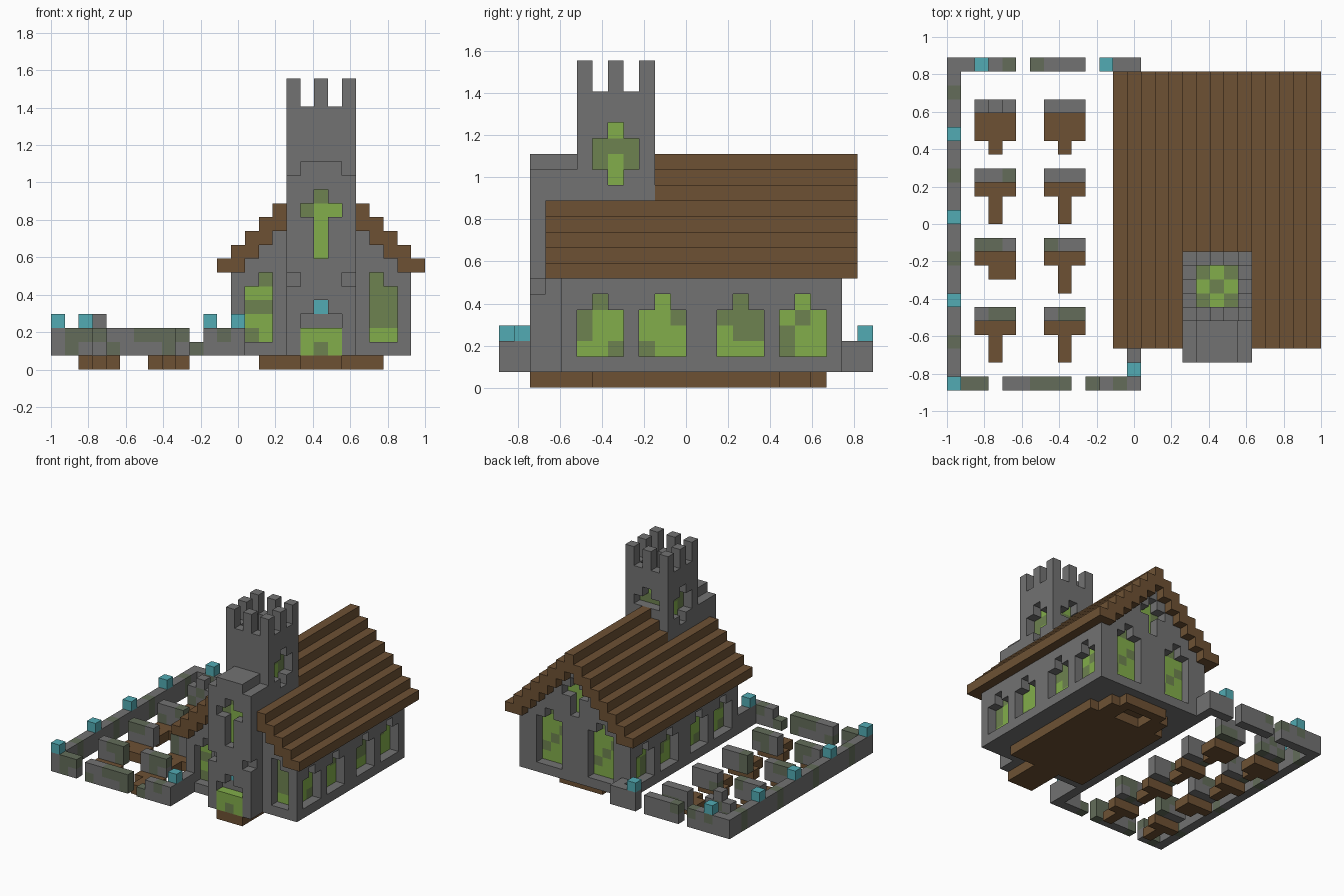
import bpy
import bmesh
import random
from mathutils import Vector

if "Cube" in bpy.data.objects:
    bpy.data.objects.remove(bpy.data.objects["Cube"])

random.seed(4)
U = 2 / 27                       # size of one block
W, D = 27, 24                    # blocks across and deep
COLOURS = {
    "stone_grey": (0.17, 0.17, 0.17),
    "timber_brown": (0.155, 0.083, 0.034),
    "bright_green": (0.225, 0.42, 0.07),
    "dull_green": (0.155, 0.225, 0.08),
    "moss_grey": (0.125, 0.152, 0.102),
    "lamp_teal": (0.085, 0.41, 0.455),
}
STONE, TIMBER, BRIGHT, DULL, MOSS, LAMP = range(6)
materials = []
for name, rgb in COLOURS.items():
    m = bpy.data.materials.new(name)
    m.use_nodes = True
    m.diffuse_color = (*rgb, 1)
    m.node_tree.nodes["Principled BSDF"].inputs["Base Color"].default_value = (*rgb, 1)
    materials.append(m)

blocks = {}                      # (i, j, k) -> (part, colour)


def fill(part, colour, xs, ys, zs):
    """Fill half-open block ranges; colour may be a function."""
    for i in range(*xs):
        for j in range(*ys):
            for k in range(*zs):
                c = colour() if callable(colour) else colour
                blocks[i, j, k] = (part, c)


def carve(xs, ys, zs):
    for i in range(*xs):
        for j in range(*ys):
            for k in range(*zs):
                blocks.pop((i, j, k), None)


def window(part, cells, step):
    """Carve a one-block recess and glaze the layer behind it."""
    for (i, j, k), colour in cells.items():
        blocks.pop((i, j, k), None)
        blocks[i + step[0], j + step[1], k] = (part, colour)


def mossy():
    return MOSS if random.random() < 0.3 else STONE


# Foundation: entrance step, main slab and stepped back end
fill("foundation", TIMBER, (18, 21), (2, 6), (0, 1))
fill("foundation", TIMBER, (15, 24), (6, 18), (0, 1))
fill("foundation", TIMBER, (16, 23), (18, 20), (0, 1))
fill("foundation", TIMBER, (17, 22), (20, 21), (0, 1))

# Hall walls with stepped gables
fill("hall_walls", STONE, (13, 26), (4, 22), (1, 7))
for n in range(6):
    fill("hall_walls", STONE, (14 + n, 25 - n), (4, 22), (7 + n, 8 + n))

# Floor recess with lamp
carve((18, 21), (18, 20), (0, 1))
fill("floor", TIMBER, (18, 21), (18, 20), (1, 2))
fill("floor_lamp", LAMP, (19, 20), (19, 20), (1, 2))

# Stepped roof
for n in range(8):
    for left in (12 + n, 25 - n):
        lo, hi = max(left, 12 + n), min(left + 2, 27 - n)
        fill("roof", TIMBER, (lo, hi), (3, 23), (7 + n, 8 + n))

# Porch and tower
fill("porch", STONE, (17, 22), (2, 5), (1, 14))
fill("porch", STONE, (18, 21), (2, 5), (14, 15))
for i in (17, 21):
    carve((i, i + 1), (2, 3), (6, 7))
fill("tower", STONE, (17, 22), (5, 10), (1, 19))
carve((18, 21), (6, 9), (17, 19))
for i in (17, 19, 21):
    for j in (5, 7, 9):
        if (i, j) != (19, 7):
            fill("battlements", STONE, (i, i + 1), (j, j + 1), (19, 21))

# Glass core behind the tower windows
fill("tower_glass", DULL, (18, 21), (6, 9), (13, 17))
for i, j in ((19, 6), (19, 8), (18, 7), (20, 7)):
    fill("tower_glass", BRIGHT, (i, i + 1), (j, j + 1), (13, 15))
    fill("tower_glass", BRIGHT, (i, i + 1), (j, j + 1), (16, 17))
for i in (17, 21):
    carve((i, i + 1), (7, 8), (13, 17))
    carve((i, i + 1), (6, 9), (14, 16))
carve((19, 20), (9, 10), (15, 17))
carve((18, 21), (9, 10), (15, 16))

# Porch cross window
cross = {(19, 2, k): BRIGHT if k < 10 else DULL for k in range(8, 13)}
cross.update({(i, 2, 11): BRIGHT for i in (18, 19, 20)})
cross[19, 2, 10] = BRIGHT
cross[18, 2, 11] = DULL
window("porch_glass", cross, (0, 1))

# Doorway with greenery and a lamp
carve((18, 21), (2, 3), (1, 4))
carve((19, 20), (2, 3), (4, 5))
fill("door_lamp", LAMP, (19, 20), (3, 4), (4, 5))
fill("door_greenery", BRIGHT, (18, 21), (2, 3), (2, 3))
for i, c in ((18, BRIGHT), (19, DULL), (20, BRIGHT)):
    fill("door_greenery", c, (i, i + 1), (2, 3), (1, 2))

# Side windows: peak, then rows from top to bottom
SIDE = {5: "D DLL LLL LLD", 9: "L LLD LLL DLL", 14: "D DDD LDD LLL", 18: "L LDL DLL DLL"}
for start, text in SIDE.items():
    peak, *rows = text.split()
    for wall, inward in ((25, -1), (13, 1)):
        cells = {(wall, start + 1, 5): BRIGHT if peak == "L" else DULL}
        for r, row in enumerate(rows):
            for c, ch in enumerate(row):
                cells[wall, start + c, 4 - r] = BRIGHT if ch == "L" else DULL
        window("side_glass", cells, (inward, 0))

# Front windows
for outer, inner in ((14, 15), (24, 23)):
    cells = {(outer, 4, k): DULL for k in range(2, 6)}
    cells.update({(inner, 4, k): DULL for k in range(2, 7)})
    for cell in cells:
        if cell[2] == 2 or (outer == 14 and cell[2] in (3, 5)):
            cells[cell] = BRIGHT
    if outer == 14:
        cells[14, 4, 2] = DULL
    window("front_glass", cells, (0, 1))

# Back windows and gable cross
for start in (15, 21):
    cells = {(start + 1, 21, 7): DULL}
    for c in range(3):
        for k in range(2, 7):
            cells[start + c, 21, k] = DULL if (c + k) % 5 == 0 else BRIGHT
    window("back_glass", cells, (0, -1))
cells = {(19, 21, k): BRIGHT for k in range(8, 12)}
cells.update({(18, 21, 10): DULL, (20, 21, 10): BRIGHT})
window("back_glass", cells, (0, -1))

# Yard walls
fill("yard_wall_right", STONE, (0, 1), (0, 24), (1, 3))
for j in (3, 9, 15, 21):
    fill("yard_wall_right", MOSS, (0, 1), (j, j + 1), (1, 3))
for lo, hi in ((1, 3), (4, 9), (10, 14)):
    fill("yard_wall_front", mossy, (lo, hi), (0, 1), (1, 3))
for lo, hi in ((1, 5), (6, 10), (11, 14)):
    fill("yard_wall_back", mossy, (lo, hi), (23, 24), (1, 3))
fill("yard_wall_front", STONE, (13, 14), (1, 4), (1, 3))
fill("yard_wall_back", STONE, (13, 14), (22, 23), (1, 3))
carve((10, 11), (0, 1), (2, 3))
for i, j in ((0, 0), (0, 6), (0, 12), (0, 18), (2, 23), (11, 23), (13, 1)):
    fill("yard_lamps", LAMP, (i, i + 1), (j, j + 1), (3, 4))

# Graves: headstone, full-width mound rows and a narrow tail
for x in (2, 7):
    for y, wide, tail in ((20, 2, 1), (15, 1, 2), (10, 1, 2), (5, 1, 2)):
        fill("headstones", mossy, (x, x + 3), (y, y + 1), (1, 3))
        fill("grave_mounds", TIMBER, (x, x + 3), (y - wide, y), (0, 1))
        if (x, y) == (2, 10):
            fill("grave_mounds", TIMBER, (x + 1, x + 3), (y - 2, y - 1), (0, 1))
        else:
            fill("grave_mounds", TIMBER, (x + 1, x + 2), (y - wide - tail, y - wide), (0, 1))
fill("headstones", STONE, (3, 4), (20, 21), (3, 4))

# Turn the blocks of each part into one mesh of exposed faces
for part in dict.fromkeys(p for p, c in blocks.values()):
    bm = bmesh.new()
    for cell, (owner, colour) in blocks.items():
        if owner != part:
            continue
        centre = Vector(cell) + Vector((0.5, 0.5, 0.5))
        for axis in range(3):
            for side in (-1, 1):
                n = Vector((0, 0, 0))
                n[axis] = side
                if tuple(int(v) for v in Vector(cell) + n) in blocks:
                    continue
                a = Vector((0, 0, 0))
                a[(axis + 1) % 3] = 1
                b = n.cross(a)
                corners = [centre + (n + s * a + t * b) / 2
                           for s, t in ((-1, -1), (1, -1), (1, 1), (-1, 1))]
                face = bm.faces.new([bm.verts.new(((p.x - W / 2) * U, (p.y - D / 2) * U, p.z * U))
                                     for p in corners])
                face.material_index = colour
    bmesh.ops.remove_doubles(bm, verts=bm.verts, dist=U / 100)
    mesh = bpy.data.meshes.new(part)
    bm.to_mesh(mesh)
    bm.free()
    for m in materials:
        mesh.materials.append(m)
    bpy.context.scene.collection.objects.link(bpy.data.objects.new(part, mesh))
